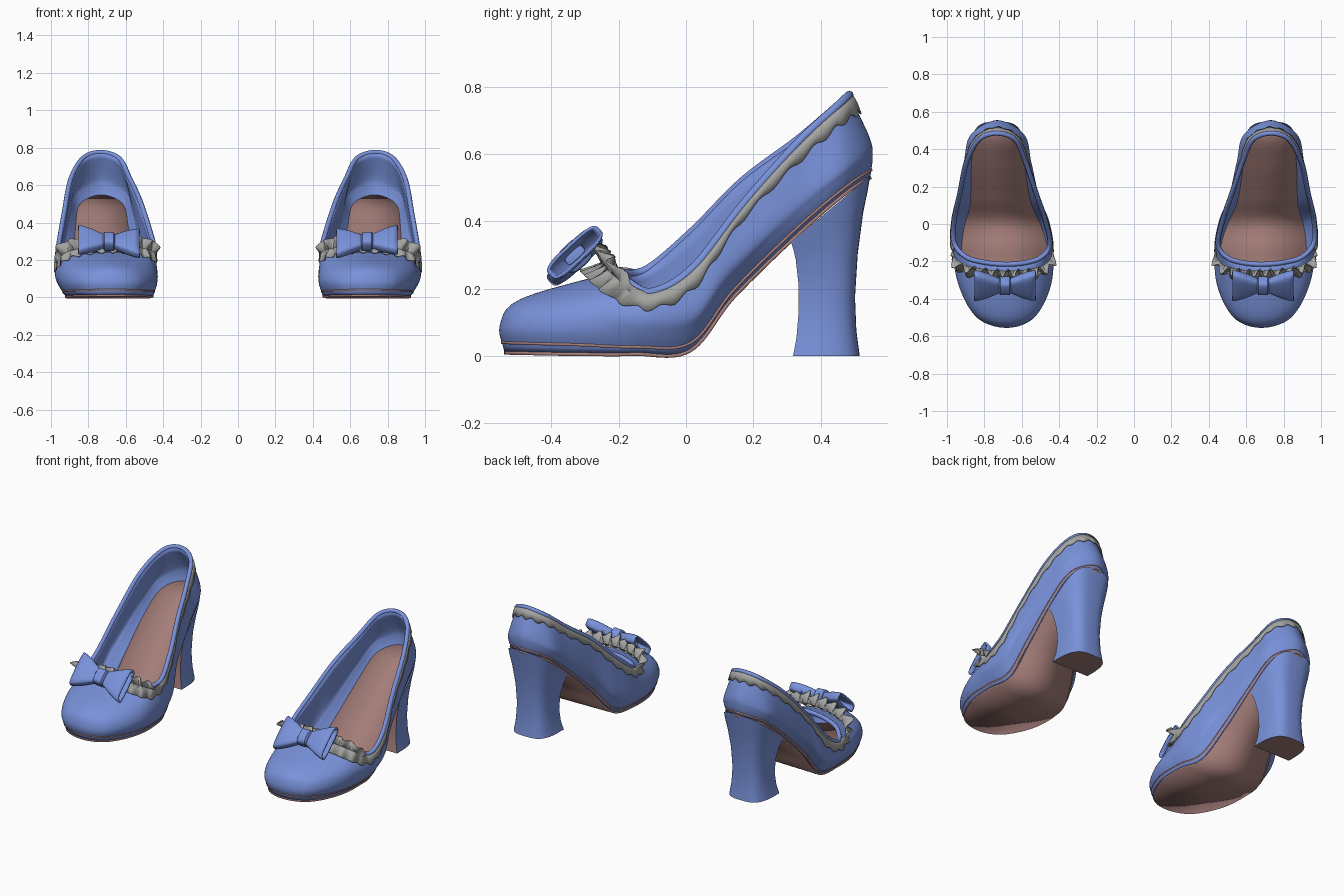
import bpy, bmesh, math
from mathutils import Vector as V

if "Cube" in bpy.data.objects:
    bpy.data.objects.remove(bpy.data.objects["Cube"])


def mat(name, col):
    m = bpy.data.materials.new(name)
    m.diffuse_color = (*col, 1)
    m.use_nodes = True
    m.node_tree.nodes["Principled BSDF"].inputs["Base Color"].default_value = m.diffuse_color
    return m


BLUE = mat("blue leather", (0.19, 0.285, 0.70))
PINK = mat("dusty pink sole", (0.37, 0.205, 0.19))
GREY = mat("grey ruffle", (0.37, 0.37, 0.36))

# Closed key outlines of one shoe, toe -> outer side -> back -> inner side
SOLE = [(.68, -.54, .014), (.82, -.49, .013), (.905, -.33, .01), (.925, -.15, .01),
        (.905, .01, .02), (.88, .14, .18), (.875, .33, .365), (.85, .475, .49),
        (.73, .548, .535), (.61, .475, .49), (.58, .33, .365), (.55, .14, .18),
        (.495, .0, .02), (.455, -.15, .01), (.468, -.33, .01), (.55, -.49, .013)]
MID = [(.685, -.49, .17), (.83, -.44, .16), (.935, -.29, .15), (.975, -.13, .115),
       (.97, .03, .14), (.945, .14, .28), (.91, .33, .47), (.87, .475, .585),
       (.73, .545, .65), (.59, .475, .585), (.55, .33, .47), (.505, .14, .30),
       (.455, .02, .16), (.43, -.13, .13), (.455, -.29, .15), (.55, -.44, .16)]
TOP = [(.69, -.215, .25), (.80, -.205, .243), (.90, -.175, .222), (.962, -.10, .19),
       (.962, .02, .26), (.93, .17, .45), (.895, .33, .63), (.83, .45, .742),
       (.735, .485, .775), (.635, .45, .742), (.58, .33, .64), (.525, .17, .52),
       (.475, .02, .37), (.45, -.11, .26), (.50, -.18, .245), (.59, -.208, .25)]
STEP = 12
N = len(SOLE) * STEP


def spline(a, b, c, d, t):
    return 0.5 * (2 * b + (c - a) * t + (2 * a - 5 * b + 4 * c - d) * t * t
                  + (3 * b - a - 3 * c + d) * t ** 3)


def loop(keys):
    k = [V(p) for p in keys]
    n = len(k)
    return [spline(k[i - 1], k[i], k[(i + 1) % n], k[(i + 2) % n], s / STEP)
            for i in range(n) for s in range(STEP)]


S, M, T = loop(SOLE), loop(MID), loop(TOP)
A = []
for s, m in zip(S, M):      # extra bulge ring, strongest at the toe
    out = V((s.x - .7, s.y - max(-.25, min(.4, s.y)), 0)).normalized()
    A.append((s + m) / 2 + out * (.008 + .03 * max(0, min(1, (-s.y - .2) / .3))))


def surf(i, v):
    """Point on the upper: v = 0 at the sole, 1 at the top line."""
    p = [S[i], A[i], M[i], T[i]]
    p = [2 * p[0] - p[1]] + p + [2 * p[3] - p[2]]
    k = min(2, int(v * 3))
    return spline(*p[k:k + 4], v * 3 - k)


def finish(name, bm, mats, thick=0, mirror=True, angle=40):
    me = bpy.data.meshes.new(name)
    bm.to_mesh(me)
    bm.free()
    ob = bpy.data.objects.new(name, me)
    bpy.context.collection.objects.link(ob)
    for m in mats:
        me.materials.append(m)
    bpy.ops.object.select_all(action='DESELECT')
    ob.select_set(True)
    bpy.context.view_layer.objects.active = ob
    bpy.ops.object.shade_smooth_by_angle(angle=math.radians(angle))
    if mirror:
        ob.modifiers.new("pair", 'MIRROR').use_mirror_merge = False
    if thick:
        md = ob.modifiers.new("thickness", 'SOLIDIFY')
        md.thickness, md.offset = thick, -1
    return ob


def loft(bm, rings, closed=True):
    """Skin rows of points; returns the vertex rows."""
    vs = [[bm.verts.new(p) for p in r] for r in rings]
    n = len(vs[0])
    for a, b in zip(vs, vs[1:]):
        for i in range(n if closed else n - 1):
            k = (i + 1) % n
            bm.faces.new((a[i], a[k], b[k], b[i]))
    return vs


# Upper shell
bm = bmesh.new()
loft(bm, [[surf(i, j / 15) for i in range(N)] for j in range(16)])
finish("shoe_upper", bm, [BLUE], .014, angle=60)


# Outsole and insole: strips bridging the two sides of an outline
def plate(name, pts, thick):
    bm = bmesh.new()
    vs = [bm.verts.new(p) for p in pts]
    h = N // 2
    for i in range(h):
        ids = [i, i + 1, (N - i - 1) % N, (N - i) % N]
        bm.faces.new([vs[q] for q in dict.fromkeys(ids)])
    finish(name, bm, [PINK], thick)


plate("outsole", S, .01)
plate("insole", [surf(i, .13) for i in range(N)], .008)

# Rolled rim along the top line, both shoes
cu = bpy.data.curves.new("rim", 'CURVE')
cu.dimensions = '3D'
cu.bevel_depth, cu.bevel_resolution = .013, 2
for sx in (1, -1):
    sp = cu.splines.new('POLY')
    sp.points.add(N - 1)
    for q, p in zip(sp.points, T):
        q.co = (p.x * sx, p.y, p.z, 1)
    sp.use_cyclic_u = True
    sp.use_smooth = True
cu.materials.append(BLUE)
bpy.context.collection.objects.link(bpy.data.objects.new("top_rim", cu))

# Ruffle: flat band along the sides, standing frill across the throat
rows = [[], [], []]
for i in range(N):
    t = T[i]
    d = (surf(i, .93) - t).normalized()
    n = (T[(i + 1) % N] - T[i - 1]).cross(-d).normalized()
    w = max(0, min(1, (-t.y - .11) / .07))
    w = w * w * (3 - 2 * w)
    s = math.sin(i / STEP * 4 * math.pi + .6)
    rows[0].append(t + d * (.058 + .03 * w + .008 * s) + n * (.009 + w * .012 * (1 + s)))
    rows[1].append(t + d * .03 + n * (.012 + .025 * w))
    rows[2].append(t + d * (.004 + .02 * w * (1 + s)) + n * (.010 + w * (.085 + .012 * s)))
bm = bmesh.new()
loft(bm, rows)
finish("ruffle_trim", bm, [GREY], .005, angle=35)

# Heel: D-shaped sections whose top follows the slope of the sole
bm = bmesh.new()
K = 24
rings = []
for f, yf, dep, w in [(0, .318, .198, .125), (.15, .328, .178, .112), (.35, .334, .168, .105),
                      (.6, .334, .176, .112), (.82, .326, .2, .13), (.93, .318, .222, .142),
                      (1, .312, .235, .148)]:
    ring = []
    for k in range(K + 1):
        a = math.pi * k / K
        c, sn = math.cos(a), max(0, math.sin(a))
        x = .73 + w * math.copysign(abs(c) ** .6, c)
        y = yf + dep * sn ** .6
        ring.append((x, y, f * (.345 + .84 * (y - .32))))
    rings.append(ring)
vs = loft(bm, rings)
bm.faces.new(vs[0][::-1])
bm.normal_update()
for f in bm.faces:      # breast and tip are sole coloured
    if f.normal.z < -.9 or (f.normal.y < -.8 and f.calc_center_median().y < .345):
        f.material_index = 1
finish("block_heel", bm, [BLUE, PINK])

# Bow: two open flattened loops and a knot, tilted back over the vamp
CEN, UP, NRM = V((.69, -.33, .298)), V((0, .73, .68)), V((0, -.68, .73))


def bow_point(a, b, n):
    return CEN + V((a, .0, .06 * a)) + UP * b + NRM * n


def oval(a, hb, hn, e=.55, cnt=24):
    pts = []
    for k in range(cnt):
        t = 2 * math.pi * k / cnt
        c, s = math.cos(t), math.sin(t)
        pts.append(bow_point(a, hb * math.copysign(abs(c) ** e, c),
                             hn * math.copysign(abs(s) ** e, s)))
    return pts


for side, nm in ((1, "outer"), (-1, "inner")):
    bm = bmesh.new()
    loft(bm, [oval(a * side, hb, hn) for a, hb, hn in
              [(.015, .035, .018), (.04, .048, .026), (.09, .075, .032),
               (.135, .094, .033), (.163, .102, .030)]])
    bmesh.ops.recalc_face_normals(bm, faces=bm.faces)
    finish("bow_loop_" + nm, bm, [BLUE], .01)

bm = bmesh.new()
vs = loft(bm, [oval(a, hb, hn) for a, hb, hn in
               [(-.032, .038, .03), (-.025, .046, .04), (.025, .046, .04), (.032, .038, .03)]])
bm.faces.new(vs[0])
bm.faces.new(vs[-1])
bmesh.ops.recalc_face_normals(bm, faces=bm.faces)
finish("bow_knot", bm, [BLUE])
